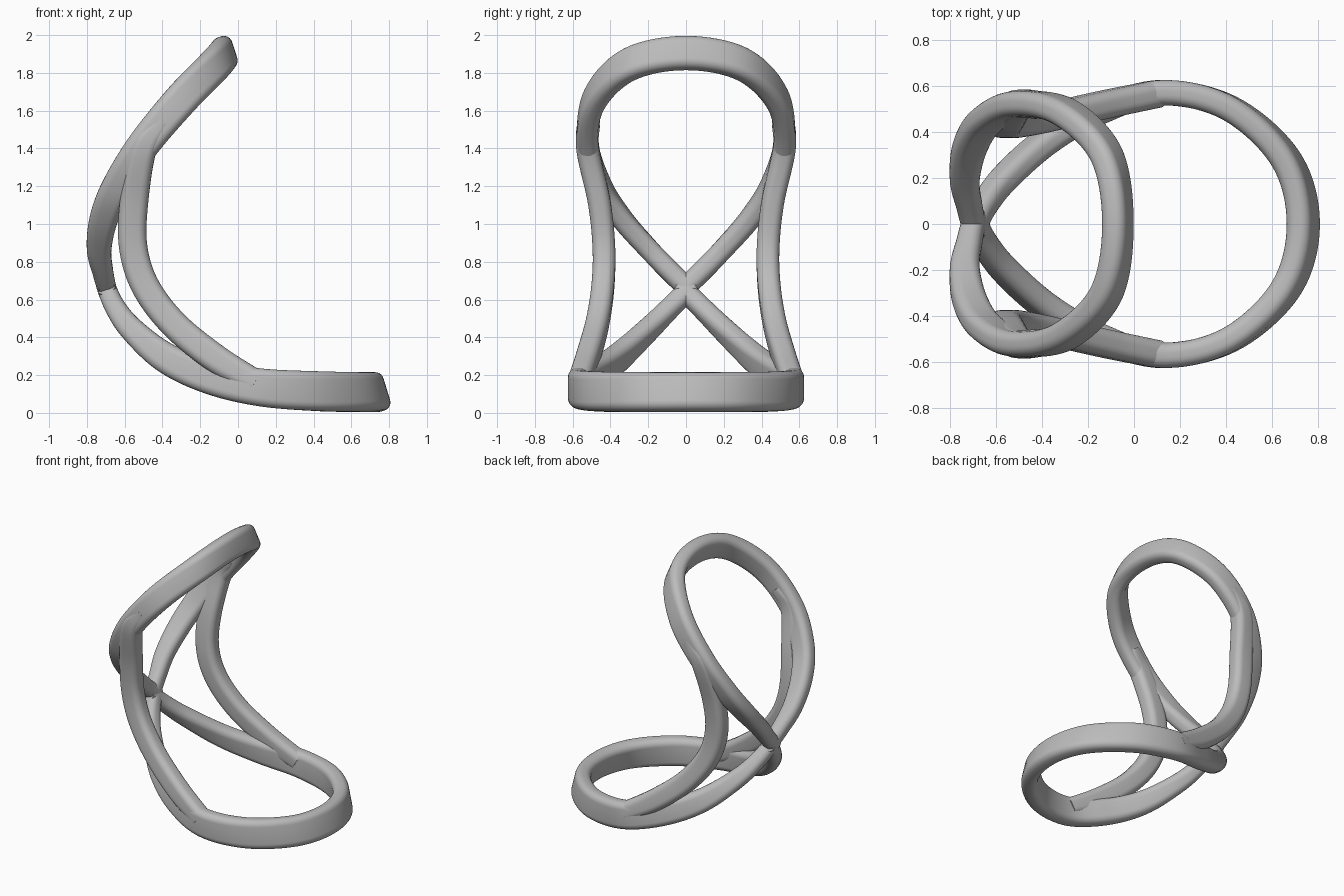
import bpy
import bmesh
from math import radians, cos, sin, pi, copysign
from mathutils import Vector

default = bpy.data.objects.get("Cube")
if default:
    bpy.data.objects.remove(default, do_unlink=True)

grey = bpy.data.materials.new("frame grey")
grey.use_nodes = True
colour = (0.5, 0.5, 0.5, 1)
grey.diffuse_color = colour
grey.node_tree.nodes["Principled BSDF"].inputs["Base Color"].default_value = colour


def spline(rows, steps=10):
    """Smooth interpolation through rows of values."""
    rows = [Vector(r) for r in rows]
    ext = [2 * rows[0] - rows[1], *rows, 2 * rows[-1] - rows[-2]]
    out = []
    for a, b, c, d in zip(ext, ext[1:], ext[2:], ext[3:]):
        for i in range(steps):
            t = i / steps
            out.append(b + (c - a) * t / 2 + (2 * a - 5 * b + 4 * c - d) * t * t / 2
                       + (3 * b - a - 3 * c + d) * t ** 3 / 2)
    return out + [rows[-1]]


def rounded_section(half_w, half_h, radius, arc=6):
    """Rounded rectangle as (width, height) pairs."""
    pts = []
    for k in range(4):
        mid = (k + 0.5) * pi / 2
        cx = copysign(half_w - radius, cos(mid))
        cy = copysign(half_h - radius, sin(mid))
        for i in range(arc + 1):
            a = (k + i / arc) * pi / 2
            pts.append((cx + radius * cos(a), cy + radius * sin(a)))
    return pts


def sweep(name, rows, thickness, radius):
    """Rail through rows of x, y, z, tilt angle in the xz plane, height."""
    path = spline(rows)
    bm = bmesh.new()
    rings = []
    for i, p in enumerate(path):
        before, after = path[max(i - 1, 0)], path[min(i + 1, len(path) - 1)]
        tangent = Vector((after - before)[:3]).normalized()
        tilt = radians(p[3])
        up = Vector((cos(tilt), 0, sin(tilt)))
        up = (up - tangent * up.dot(tangent)).normalized()
        side = tangent.cross(up)
        rings.append([bm.verts.new(Vector(p[:3]) + side * w + up * h)
                      for w, h in rounded_section(thickness / 2, p[4] / 2, radius)])
    for r, s in zip(rings, rings[1:]):
        for j in range(len(r)):
            k = (j + 1) % len(r)
            bm.faces.new((r[j], r[k], s[k], s[j]))
    bm.faces.new(rings[0])
    bm.faces.new(rings[-1])
    bmesh.ops.recalc_face_normals(bm, faces=bm.faces)
    mesh = bpy.data.meshes.new(name)
    bm.to_mesh(mesh)
    bm.free()
    mesh.materials.append(grey)
    obj = bpy.data.objects.new(name, mesh)
    bpy.context.collection.objects.link(obj)
    bpy.ops.object.select_all(action="DESELECT")
    obj.select_set(True)
    bpy.context.view_layer.objects.active = obj
    bpy.ops.object.shade_smooth_by_angle(angle=radians(40))


def flip(rows):
    return [(r[0], -r[1], *r[2:]) for r in rows]


# Teardrop loops: half from the crossing point to the far end, then mirrored
back_half = [
    (-.69, -.03, .64, 17, .1),
    (-.715, .08, .745, 8, .11),
    (-.735, .2, .87, -3, .13),
    (-.71, .34, 1.03, -14, .15),
    (-.64, .45, 1.2, -25, .16),
    (-.5, .52, 1.42, -38, .17),
    (-.3, .485, 1.66, -50, .18),
    (-.12, .3, 1.845, -64, .18),
    (-.07, 0, 1.905, -72, .18),
]
seat_half = [
    (-.7, -.03, .67, 17, .1),
    (-.65, .08, .56, 30, .11),
    (-.56, .2, .44, 45, .13),
    (-.38, .36, .29, 62, .16),
    (-.15, .49, .19, 74, .18),
    (.12, .57, .135, 85, .2),
    (.42, .5, .115, 96, .21),
    (.66, .28, .11, 104, .21),
    (.735, 0, .11, 107, .21),
]
for name, half in (("back_loop", back_half), ("seat_loop", seat_half)):
    sweep(name, half + flip(half[-2::-1]), .11, .045)

# Curved side struts linking the two loops
strut = [
    (-.4, .515, 1.54, -38, .11),
    (-.5, .52, 1.4, -25, .14),
    (-.55, .46, 1.12, -6, .15),
    (-.555, .435, .88, 5, .15),
    (-.49, .44, .67, 28, .15),
    (-.34, .47, .47, 45, .15),
    (-.12, .52, .29, 55, .15),
    (.1, .565, .16, 65, .13),
]
sweep("left_strut", strut, .12, .045)
sweep("right_strut", flip(strut), .12, .045)
